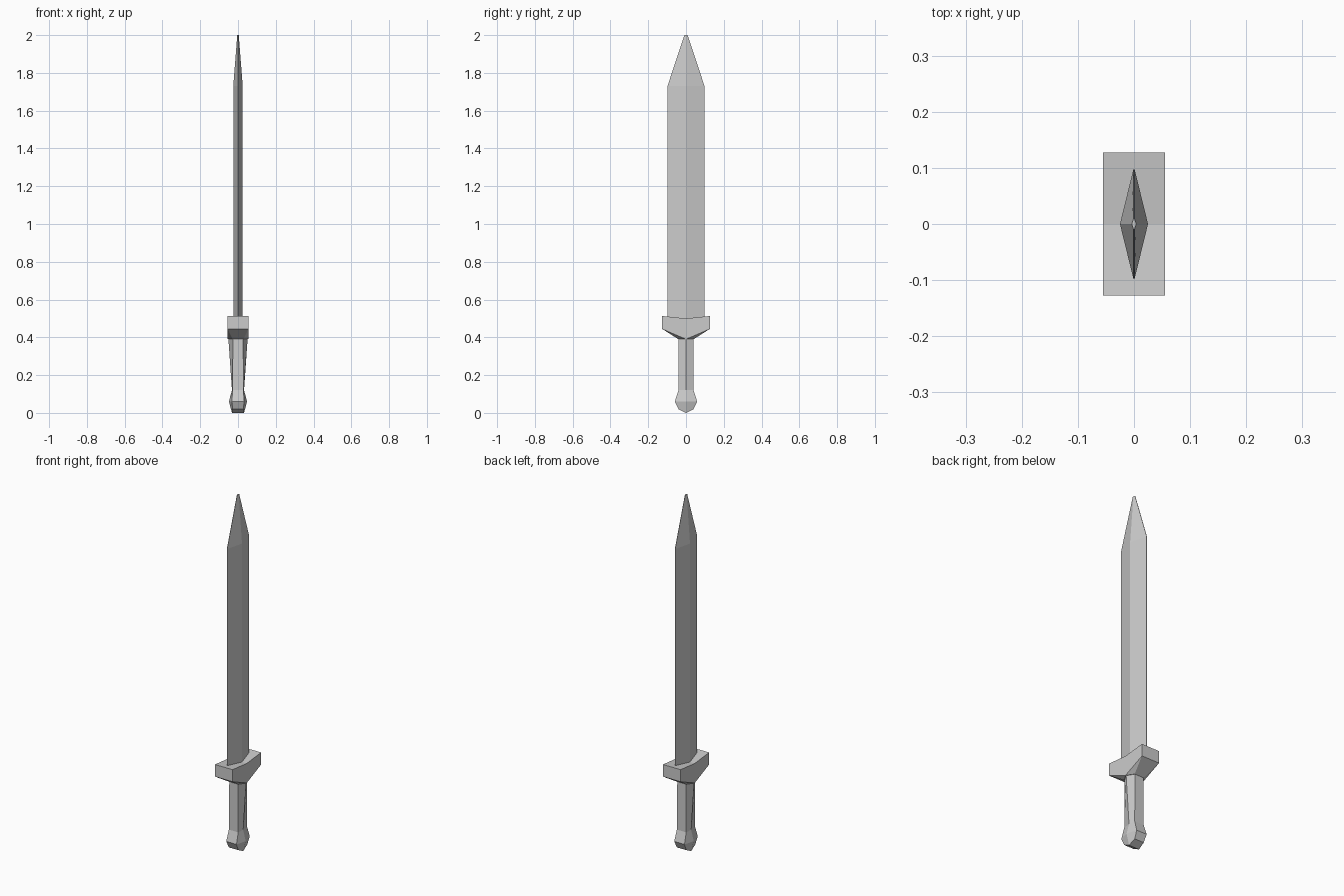
import bpy, bmesh

if "Cube" in bpy.data.objects:
    bpy.data.objects.remove(bpy.data.objects["Cube"])


def ring(bm, x_mid, x_end, y, z_mid, z_end):
    """Six-sided section: ridges at y = 0, flat ends at +-y."""
    pts = [(x_mid, 0, z_mid), (x_end, y, z_end), (-x_end, y, z_end),
           (-x_mid, 0, z_mid), (-x_end, -y, z_end), (x_end, -y, z_end)]
    return [bm.verts.new(p) for p in pts]


def loft(name, sections):
    """Join sections from bottom to top and close both ends."""
    bm = bmesh.new()
    rings = [ring(bm, *s) for s in sections]
    for a, b in zip(rings, rings[1:]):
        for i in range(6):
            j = (i + 1) % 6
            bm.faces.new((a[i], a[j], b[j], b[i]))
    for r in (rings[0], rings[-1]):
        bm.faces.new(r[:4])
        bm.faces.new((r[3], r[4], r[5], r[0]))
    bmesh.ops.remove_doubles(bm, verts=bm.verts, dist=1e-5)
    bmesh.ops.recalc_face_normals(bm, faces=bm.faces)
    mesh = bpy.data.meshes.new(name)
    bm.to_mesh(mesh)
    bm.free()
    obj = bpy.data.objects.new(name, mesh)
    bpy.context.collection.objects.link(obj)
    return obj


# Diamond blade with a tapered point
loft("blade", [
    (0.025, 0.001, 0.098, 0.48, 0.48),
    (0.025, 0.001, 0.098, 1.73, 1.73),
    (0.004, 0.001, 0.009, 2.00, 2.00),
])

# Cross guard: block with dipped top, narrowing down to the grip
loft("guard", [
    (0.055, 0.029, 0.040, 0.39, 0.39),
    (0.055, 0.055, 0.127, 0.39, 0.445),
    (0.055, 0.055, 0.127, 0.50, 0.513),
])

# Grip and pommel in one tapered shaft with a roof-shaped bottom
loft("grip_and_pommel", [
    (0.032, 0.029, 0.040, 0.00, 0.02),
    (0.048, 0.032, 0.059, 0.06, 0.06),
    (0.032, 0.029, 0.040, 0.12, 0.12),
    (0.051, 0.027, 0.039, 0.395, 0.395),
])
